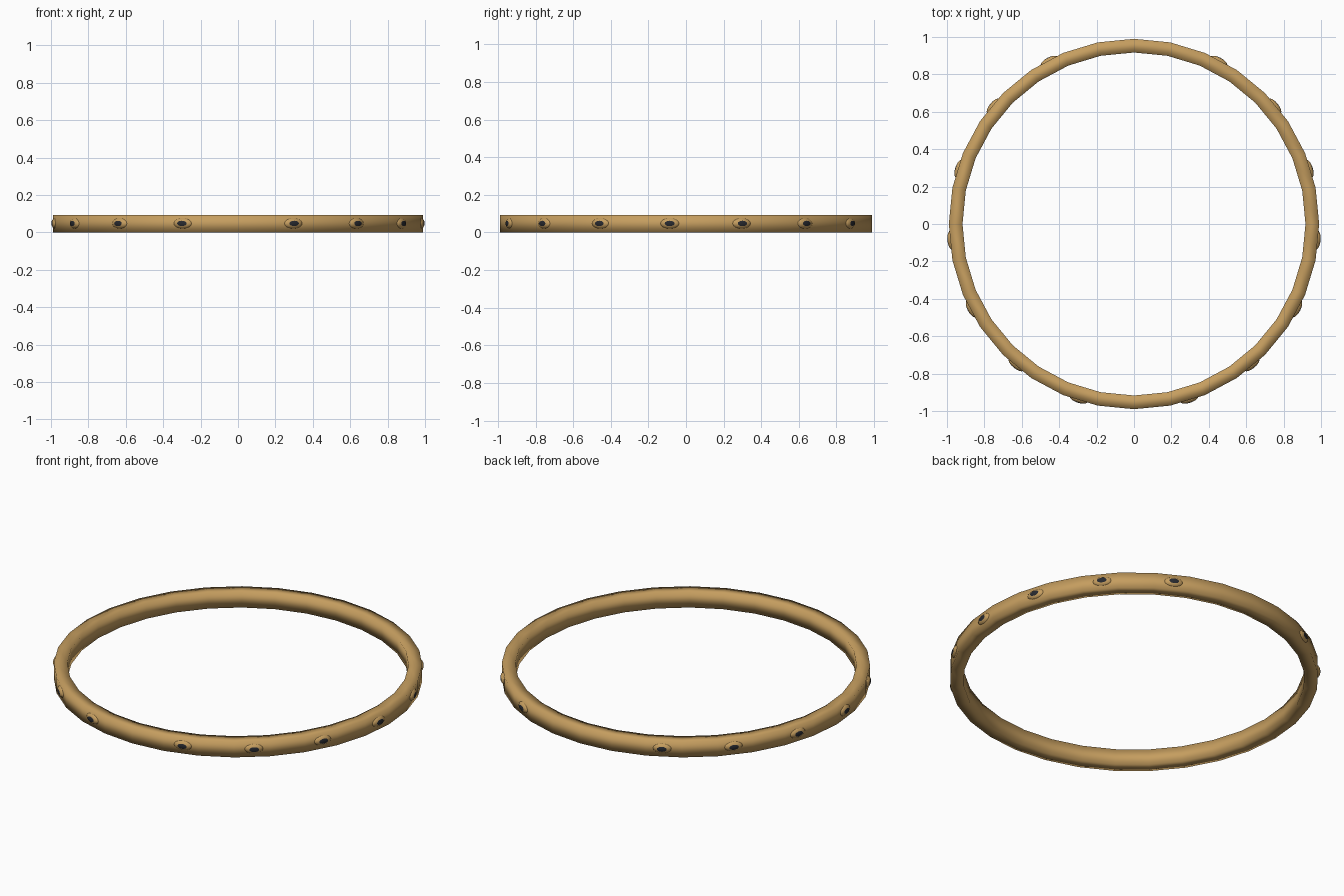
import bpy, bmesh, math
from mathutils import Matrix, Vector

if "Cube" in bpy.data.objects:
    bpy.data.objects.remove(bpy.data.objects["Cube"])


def material(name, color):
    m = bpy.data.materials.new(name)
    m.diffuse_color = (*color, 1)
    m.use_nodes = True
    m.node_tree.nodes["Principled BSDF"].inputs["Base Color"].default_value = m.diffuse_color
    return m


tan = material("tan wood", (0.56, 0.34, 0.115))
dark = material("dark slate", (0.02, 0.022, 0.028))


def make_object(name, bm, mats):
    bmesh.ops.recalc_face_normals(bm, faces=bm.faces)
    for f in bm.faces:
        f.smooth = True
    mesh = bpy.data.meshes.new(name)
    bm.to_mesh(mesh)
    bm.free()
    for m in mats:
        mesh.materials.append(m)
    ob = bpy.data.objects.new(name, mesh)
    bpy.context.collection.objects.link(ob)
    return ob


# Hoop: square-section band swept round 32 sides, softly shaded
N = 32
section = [(0.917, 0), (0.99, 0), (0.99, 0.092), (0.917, 0.092)]
bm = bmesh.new()
rings = []
for i in range(N):
    a = 2 * math.pi * i / N
    rings.append([bm.verts.new((r * math.cos(a), r * math.sin(a), z)) for r, z in section])
for i in range(N):
    p, q = rings[i], rings[(i + 1) % N]
    for j in range(4):
        k = (j + 1) % 4
        bm.faces.new((p[j], q[j], q[k], p[k]))
make_object("hoop", bm, [tan])


# Studs: low domes with a dark centre, seven on each side from front to back
def stud(name, angle):
    bm = bmesh.new()
    bmesh.ops.create_uvsphere(bm, u_segments=16, v_segments=12, radius=1)
    for f in bm.faces:
        if f.calc_center_median().z > 0.87:
            f.material_index = 1
    out = Vector((math.sin(angle), -math.cos(angle), 0))
    side = Vector((math.cos(angle), math.sin(angle), 0))
    up = Vector((0, 0, 1))
    rot = Matrix((side, up, out)).transposed().to_4x4()
    place = Matrix.Translation(out * 0.978 + up * 0.048)
    bm.transform(place @ rot @ Matrix.Diagonal((0.053, 0.029, 0.0235, 1)))
    make_object(name, bm, [tan, dark])


for s, label in ((1, "right"), (-1, "left")):
    for i in range(7):
        stud(f"stud_{label}_{i + 1}", s * math.radians(17.5 + 22.5 * i))
